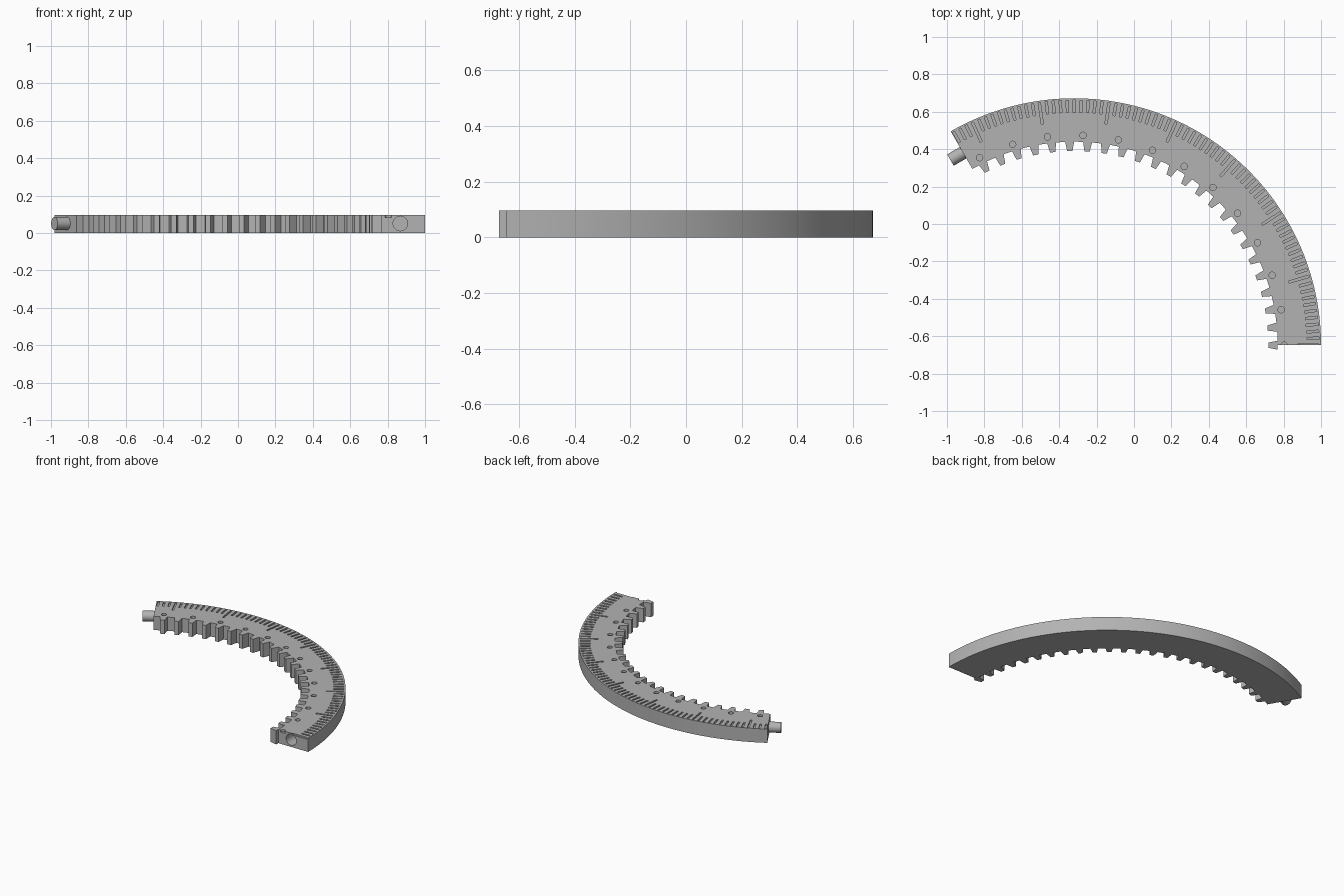
import bpy, bmesh
from math import cos, sin, pi, radians
from mathutils import Matrix, Vector

if "Cube" in bpy.data.objects:
    bpy.data.objects.remove(bpy.data.objects["Cube"], do_unlink=True)

CX, CY = -0.32, -0.648          # centre of the arc
R_OUT, R_ROOT, R_TIP = 1.32, 1.088, 1.038
R_PIN, R_HOLE = 1.188, 1.123
H = 0.097
SWEEP = 2 * pi / 3
PITCH = 2 * pi / 71             # tooth spacing
HOLE_STEP = 2 * pi / 37
TICK_STEP = 2 * pi / 220

grey = bpy.data.materials.new("plain_grey")
grey.use_nodes = True
grey.diffuse_color = (0.45, 0.45, 0.45, 1)
grey.node_tree.nodes["Principled BSDF"].inputs["Base Color"].default_value = (0.45, 0.45, 0.45, 1)


def polar(r, a, z=0.0):
    return Vector((CX + r * cos(a), CY + r * sin(a), z))


def make_object(name, bm):
    bmesh.ops.recalc_face_normals(bm, faces=bm.faces)
    mesh = bpy.data.meshes.new(name)
    bm.to_mesh(mesh)
    bm.free()
    mesh.materials.append(grey)
    obj = bpy.data.objects.new(name, mesh)
    bpy.context.collection.objects.link(obj)
    return obj


def add_cylinder(bm, radius, depth, matrix, sides=24):
    bmesh.ops.create_cone(bm, cap_ends=True, segments=sides, radius1=radius,
                          radius2=radius, depth=depth, matrix=matrix)


def along_arc(a, r, z):
    # local x is radial, local y is tangential
    return Matrix.Translation(polar(r, a, z)) @ Matrix.Rotation(a, 4, 'Z')


def cut(target, cutter):
    cutter.hide_render = True
    mod = target.modifiers.new("cut", 'BOOLEAN')
    mod.operation = 'DIFFERENCE'
    mod.solver = 'EXACT'
    mod.object = cutter
    bpy.context.view_layer.objects.active = target
    bpy.ops.object.modifier_apply(modifier=mod.name)
    bpy.data.objects.remove(cutter, do_unlink=True)


def smooth(obj):
    bpy.ops.object.select_all(action='DESELECT')
    obj.select_set(True)
    bpy.context.view_layer.objects.active = obj
    bpy.ops.object.shade_smooth_by_angle(angle=radians(30))


# Toothed arc outline: smooth outside edge, then the teeth back along the inside
outline = [polar(R_OUT, SWEEP * i / 120) for i in range(121)]
outline.append(polar(R_ROOT, SWEEP))
base_half, tip_half = 0.024 / R_ROOT, 0.014 / R_TIP
for k in range(23, -1, -1):
    a = k * PITCH
    outline += [polar(R_ROOT, a + base_half), polar(R_TIP, a + tip_half),
                polar(R_TIP, a - tip_half), polar(R_ROOT, a - base_half)]
    if k:
        outline.append(polar(R_ROOT, a - PITCH / 2))
outline.append(polar(R_ROOT, 0))

bm = bmesh.new()
face = bm.faces.new([bm.verts.new(p) for p in outline])
top = bmesh.ops.extrude_face_region(bm, geom=[face])["geom"]
bmesh.ops.translate(bm, vec=(0, 0, H),
                    verts=[v for v in top if isinstance(v, bmesh.types.BMVert)])
body = make_object("toothed_arc", bm)

# Scale marks, every tenth one long
bm = bmesh.new()
for k in range(74):
    a = k * TICK_STEP
    inner, outer = (1.195 if k % 10 == 0 else 1.245), 1.31
    bmesh.ops.create_cube(bm, size=1, matrix=along_arc(a, (inner + outer) / 2, H)
                          @ Matrix.Diagonal((outer - inner, 0.012, 0.02, 1)))
cut(body, make_object("scale_mark_cutter", bm))

# Row of shallow index holes
bm = bmesh.new()
for k in range(13):
    add_cylinder(bm, 0.017, 0.03, along_arc(k * HOLE_STEP, R_HOLE, H))
cut(body, make_object("index_hole_cutter", bm))

# Socket in the front end
bm = bmesh.new()
add_cylinder(bm, 0.039, 0.18, along_arc(0, R_PIN, H / 2 + 0.002)
             @ Matrix.Rotation(pi / 2, 4, 'X'), 32)
cut(body, make_object("socket_cutter", bm))
smooth(body)

# Joining pin on the far end
bm = bmesh.new()
add_cylinder(bm, 0.035, 0.098, along_arc(SWEEP, R_PIN, H / 2 + 0.002)
             @ Matrix.Translation((0, 0.029, 0)) @ Matrix.Rotation(pi / 2, 4, 'X'), 32)
smooth(make_object("joining_pin", bm))
